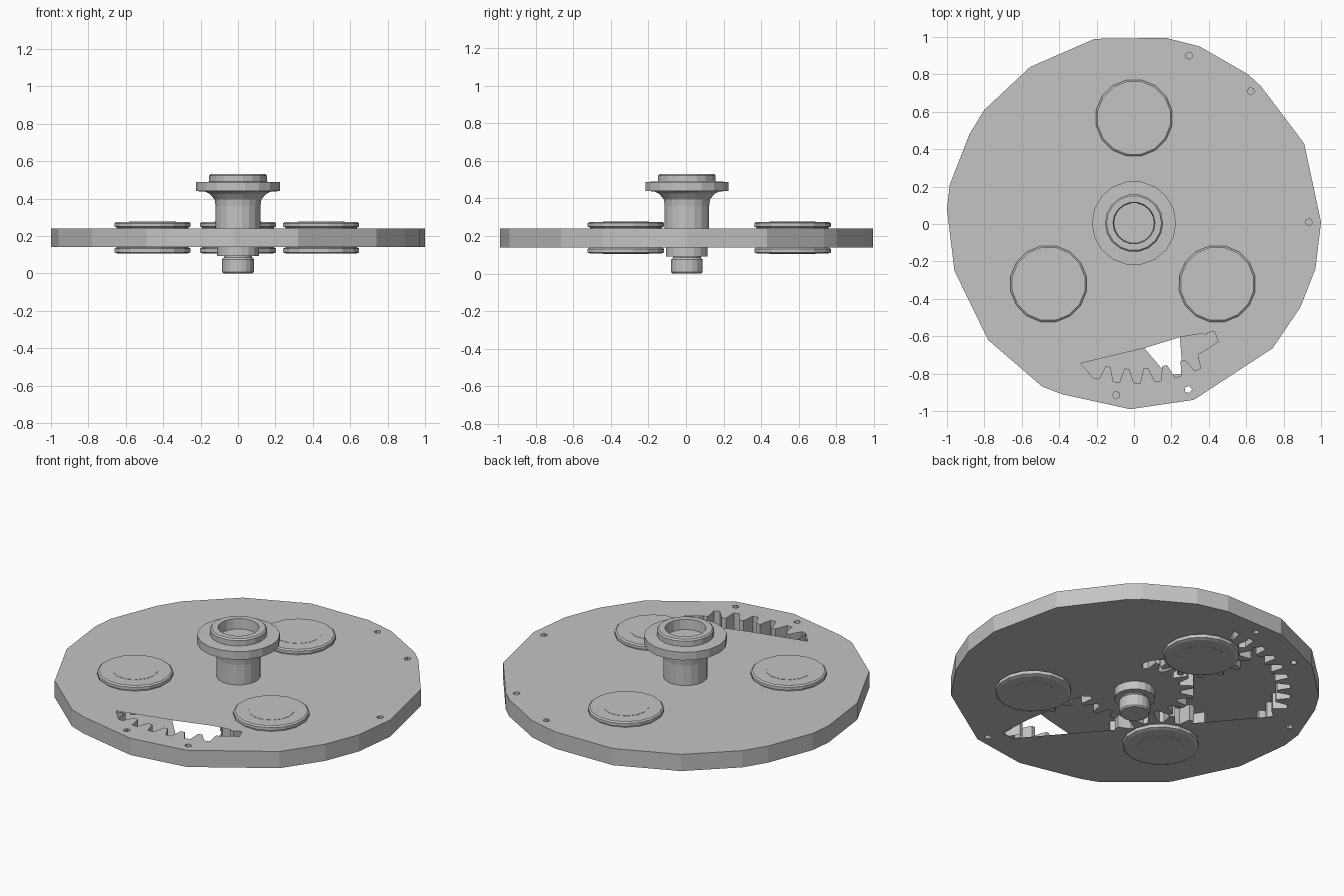
import bpy, bmesh, math
from mathutils import Vector

if "Cube" in bpy.data.objects:
    bpy.data.objects.remove(bpy.data.objects["Cube"])

steel = bpy.data.materials.new("grey_steel")
steel.diffuse_color = (0.55, 0.55, 0.55, 1)
steel.use_nodes = True
steel.node_tree.nodes["Principled BSDF"].inputs["Base Color"].default_value = steel.diffuse_color
Z0, Z1 = 0.14, 0.24


def finish(bm, name, loc=(0, 0, 0)):
    me = bpy.data.meshes.new(name)
    bm.to_mesh(me)
    bm.free()
    me.materials.append(steel)
    ob = bpy.data.objects.new(name, me)
    ob.location = loc
    bpy.context.collection.objects.link(ob)
    return ob


def polar(r, deg):
    a = math.radians(deg)
    return (r * math.cos(a), r * math.sin(a))


def teeth(n, root, tip, first=0, last=None):
    """Counter-clockwise tooth outline, from tooth first to tooth last."""
    pts, step = [], 360 / n
    for i in range(first, n if last is None else last):
        for f, r in ((0, root), (0.3, root), (0.5, tip), (0.75, tip)):
            pts.append(polar(r, (i + f) * step))
    return pts


def sheet(bm, loops, z, up):
    """Flat sheet with holes: the first loop is the outline."""
    edges = []
    for loop in loops:
        vs = [bm.verts.new((x, y, z)) for x, y in loop]
        edges += [bm.edges.new((vs[i - 1], vs[i])) for i in range(len(vs))]
    res = bmesh.ops.triangle_fill(bm, edges=edges, use_beauty=True,
                                  normal=Vector((0, 0, 1)))
    for f in res["geom"]:
        if isinstance(f, bmesh.types.BMFace):
            f.normal_update()
            if (f.normal.z > 0) != up:
                f.normal_flip()


def wall(bm, loop, z0, z1):
    """Vertical wall, facing outward for a counter-clockwise loop."""
    lo = [bm.verts.new((x, y, z0)) for x, y in loop]
    hi = [bm.verts.new((x, y, z1)) for x, y in loop]
    for i in range(len(loop)):
        bm.faces.new((lo[i - 1], lo[i], hi[i], hi[i - 1]))


def lathe(name, profile, n, loc=(0, 0, 0), turn=0):
    """Turned part from (radius, z) points, listed bottom to top."""
    bm = bmesh.new()
    rings = []
    for r, z in profile:
        rings.append([bm.verts.new((*polar(r, turn + 360 * i / n), z))
                      for i in range(n)])
    for a, b in zip(rings, rings[1:]):
        for i in range(n):
            bm.faces.new((a[i - 1], a[i], b[i], b[i - 1]))
    bm.faces.new(rings[0][::-1])
    bm.faces.new(rings[-1])
    return finish(bm, name, loc)


# Ring plate: uneven outer rim, inner teeth, partly open top and bottom
rim = [(1, 0.01), (0.91, 0.43), (0.68, 0.735), (0.61, 0.80), (0.35, 0.95),
       (0.17, 0.995), (-0.21, 0.99), (-0.555, 0.84), (-0.80, 0.61),
       (-0.88, 0.48), (-0.985, 0.21), (-1, 0.08), (-0.96, -0.25),
       (-0.78, -0.62), (-0.49, -0.87), (-0.385, -0.91), (-0.02, -0.99),
       (0.32, -0.94), (0.74, -0.665), (0.89, -0.445), (0.97, -0.24)]
ROOT, TIP, N = 0.85, 0.775, 48
top_opening = [(-0.285, -0.745)] + teeth(N, ROOT, TIP, 34, 40) + [
    (0.34, -0.70), (0.45, -0.63), (0.43, -0.575), (0.245, -0.605),
    (0.05, -0.665)]
bottom_opening = [(0.26, -0.80), (0.245, -0.60), (0.20, -0.30),
                  (0.17, 0.24), (0.05, 0.60)] + \
    teeth(N, ROOT, TIP, 12, 21) + [(-0.75, 0.28), (0.18, -0.81)]


def bolt_hole(x, y):
    a = math.degrees(math.atan2(y, x))
    out = []
    for i in range(5):
        dx, dy = polar(0.02, a + 72 * i)
        out.append((x + dx, y + dy))
    return out


through = [bolt_hole(0.29, -0.885)]
top_holes = [bolt_hole(*p) for p in ((0.295, 0.90), (0.625, 0.71),
                                     (0.935, 0.01), (-0.095, -0.915))]
bottom_holes = [bolt_hole(*p) for p in ((-0.09, 0.92), (-0.46, 0.80),
                                        (-0.89, 0.25))]
bm = bmesh.new()
sheet(bm, [rim, top_opening] + through + top_holes, Z1, True)
sheet(bm, [rim, bottom_opening] + through + bottom_holes, Z0, False)
wall(bm, rim, Z0, Z1)
for loop in [teeth(N, ROOT, TIP)] + through + top_holes + bottom_holes:
    wall(bm, loop[::-1], Z0, Z1)
finish(bm, "ring_plate")


# Toothed wheels inside the plate
def gear(name, n, root, tip, loc):
    bm = bmesh.new()
    loop = teeth(n, root, tip)
    sheet(bm, [loop], Z0 + 0.001, False)
    sheet(bm, [loop], Z1 - 0.001, True)
    wall(bm, loop, Z0 + 0.001, Z1 - 0.001)
    finish(bm, name, loc)


gear("sun_gear", 18, 0.25, 0.32, (0, 0.01, 0))
for i, (x, y) in enumerate(((0, 0.567), (0.445, -0.32), (-0.457, -0.32))):
    gear(f"planet_gear_{i + 1}", 15, 0.21, 0.28, (x, y, 0))
    # Capped hub standing out above and below, with its axle pin
    lathe(f"planet_hub_{i + 1}",
          [(0.190, 0.106), (0.207, 0.112), (0.207, 0.132), (0.195, 0.139),
           (0.195, 0.246), (0.207, 0.25), (0.207, 0.268), (0.198, 0.275)],
          16, (x, y, 0), 11)
    lathe(f"axle_pin_{i + 1}", [(0.125, 0.105), (0.125, 0.2765)], 14, (x, y, 0))

# Central shaft with flared flange, collar and recessed socket
lathe("drive_shaft",
      [(0.078, 0.0), (0.085, 0.008), (0.085, 0.075), (0.075, 0.085),
       (0.075, 0.092), (0.112, 0.092), (0.112, 0.15), (0.12, 0.2),
       (0.12, 0.36), (0.125, 0.395), (0.15, 0.425), (0.175, 0.437),
       (0.225, 0.44), (0.225, 0.488), (0.155, 0.49), (0.155, 0.522),
       (0.147, 0.53), (0.112, 0.53), (0.108, 0.47)],
      18, (0, 0.005, 0))
